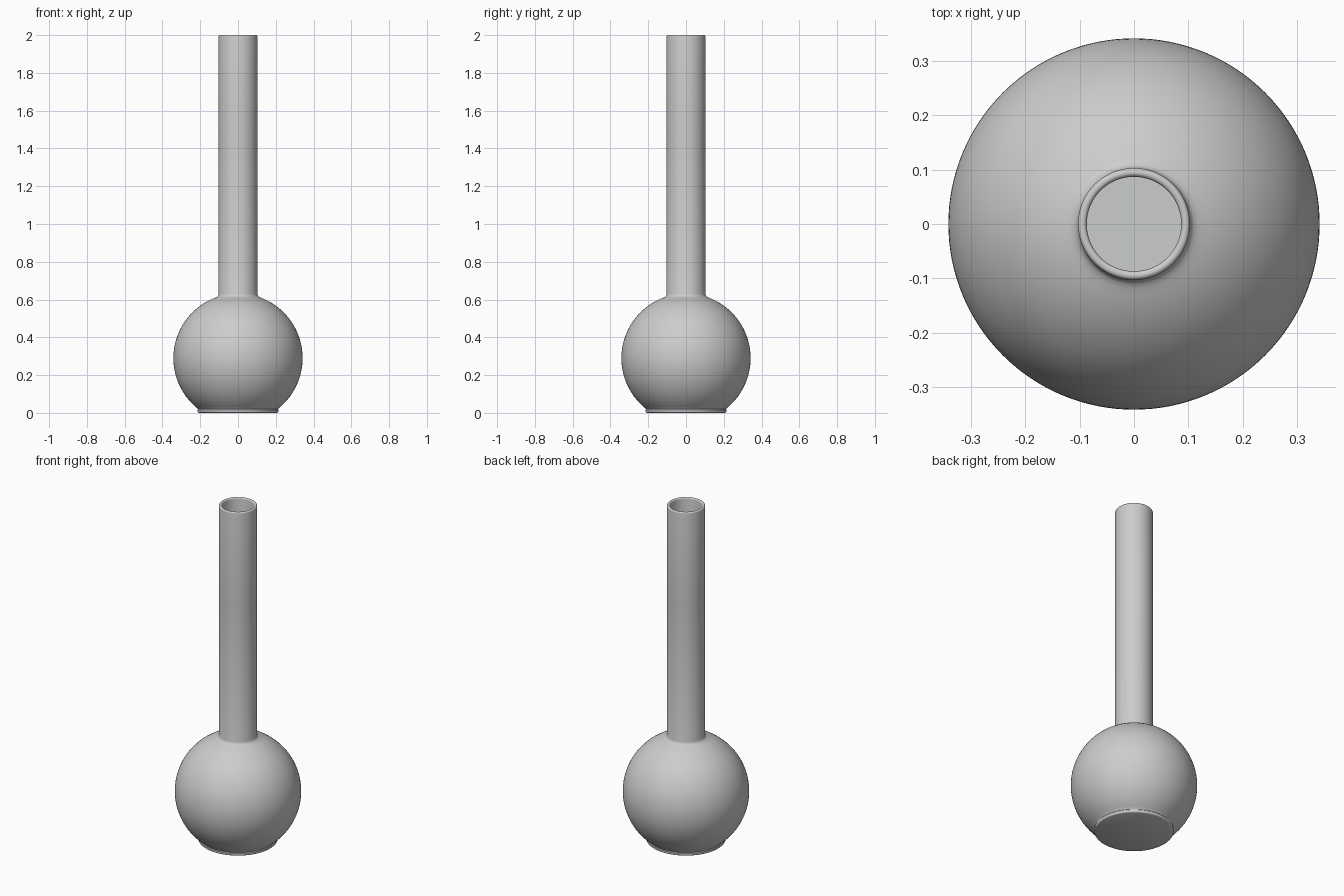
import bpy, bmesh, math

if "Cube" in bpy.data.objects:
    bpy.data.objects.remove(bpy.data.objects["Cube"])

SEG = 128
R, CZ = 0.342, 0.29          # bulb radius and centre height
NECK, BORE = 0.103, 0.087    # neck outer and inner radius
WALL = 0.016

def arc(cx, cz, r, a0, a1, n):
    """Points on a circle in the (radius, z) plane, angles in degrees."""
    return [(cx + r * math.cos(math.radians(a0 + (a1 - a0) * i / n)),
             cz + r * math.sin(math.radians(a0 + (a1 - a0) * i / n))) for i in range(n + 1)]

def sphere_angle(r, x, sign=1):
    return sign * math.degrees(math.acos(x / r))

# outer profile: foot, bulb, small fillet, neck, rounded lip
prof = [(0, 0), (0.206, 0.0)]
prof += arc(0.209, 0.008, 0.006, -60, 0, 4)
prof += [(0.215, 0.016), (0.212, 0.020)]
prof += arc(0, CZ, R, sphere_angle(R, 0.214, -1), sphere_angle(R, 0.120), 48)
prof += [(0.111, 0.615), (0.106, 0.620), (NECK, 0.630), (NECK, 1.45)]
mid, half = (NECK + BORE) / 2, (NECK - BORE) / 2
prof += arc(mid, 2 - half, half, 0, 180, 10)
# inner profile: bore, bulb cavity, flat floor
ri = R - WALL
prof += [(BORE, 1.45), (BORE, 0.62)]
prof += arc(0, CZ, ri, sphere_angle(ri, 0.095), sphere_angle(ri, 0.20, -1), 40)
prof += [(0, CZ - math.sqrt(ri * ri - 0.04))]

# spin the profile into a vase
bm = bmesh.new()
vs = [bm.verts.new((x, 0, z)) for x, z in prof]
es = [bm.edges.new(p) for p in zip(vs, vs[1:])]
bmesh.ops.spin(bm, geom=vs + es, axis=(0, 0, 1), cent=(0, 0, 0),
               angle=2 * math.pi, steps=SEG, use_duplicate=False)
bmesh.ops.remove_doubles(bm, verts=bm.verts, dist=1e-5)
bmesh.ops.recalc_face_normals(bm, faces=bm.faces)
me = bpy.data.meshes.new("vase")
bm.to_mesh(me)
bm.free()
vase = bpy.data.objects.new("vase", me)
bpy.context.collection.objects.link(vase)

# plain grey ceramic
mat = bpy.data.materials.new("light_grey_ceramic")
mat.diffuse_color = (0.6, 0.61, 0.6, 1)
mat.use_nodes = True
mat.node_tree.nodes["Principled BSDF"].inputs["Base Color"].default_value = mat.diffuse_color
me.materials.append(mat)

bpy.context.view_layer.objects.active = vase
vase.select_set(True)
bpy.ops.object.shade_smooth_by_angle(angle=math.radians(35))
